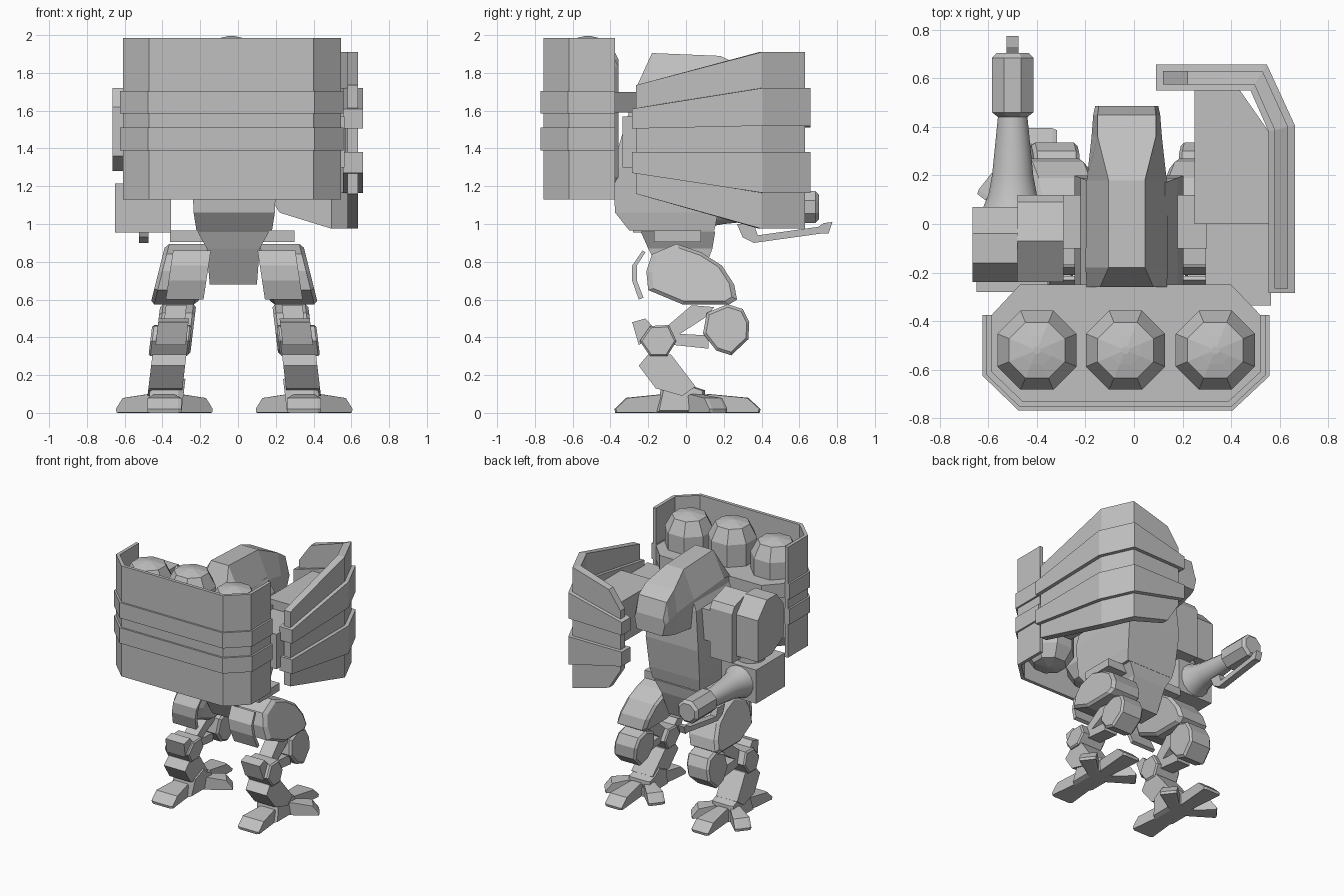
import bpy, bmesh, math
from mathutils import Vector

grey = bpy.data.materials.new("plain grey")
grey.diffuse_color = (0.53, 0.53, 0.53, 1)


def loft(name, rings, smooth=False):
    """Skin a list of equal-length point rings and cap both ends."""
    bm = bmesh.new()
    vs = [[bm.verts.new(p) for p in r] for r in rings]
    n = len(rings[0])
    for a, b in zip(vs, vs[1:]):
        for i in range(n):
            bm.faces.new((a[i], a[(i + 1) % n], b[(i + 1) % n], b[i]))
    bm.faces.new(vs[0])
    bm.faces.new(vs[-1])
    bmesh.ops.recalc_face_normals(bm, faces=bm.faces)
    me = bpy.data.meshes.new(name)
    bm.to_mesh(me)
    bm.free()
    me.materials.append(grey)
    ob = bpy.data.objects.new(name, me)
    bpy.context.collection.objects.link(ob)
    if smooth:
        bpy.context.view_layer.objects.active = ob
        ob.select_set(True)
        bpy.ops.object.shade_smooth_by_angle(angle=math.radians(35))
        ob.select_set(False)
    return ob


def slab(name, poly, z0, z1):
    """Horizontal outline pulled up in z."""
    return loft(name, [[(x, y, z) for x, y in poly] for z in (z0, z1)])


def box(name, x0, x1, y0, y1, z0, z1):
    return slab(name, [(x0, y0), (x1, y0), (x1, y1), (x0, y1)], z0, z1)


def side(name, poly, x0, x1, bev=0, scale=0.88):
    """Side-view (y, z) outline pulled along x, optionally tapered at the ends."""
    cy = sum(p[0] for p in poly) / len(poly)
    cz = sum(p[1] for p in poly) / len(poly)
    st = [(x0, 1), (x1, 1)]
    if bev:
        st = [(x0, scale), (x0 + bev, 1), (x1 - bev, 1), (x1, scale)]
    return loft(name, [[(x, cy + (y - cy) * k, cz + (z - cz) * k) for y, z in poly]
                       for x, k in st])


def tube(name, stations, axis, cx, c2, n=8, smooth=False):
    """Round loft along y or z; stations are (position, apothem)."""
    rings = []
    for t, r in stations:
        r /= math.cos(math.pi / n)
        ring = []
        for i in range(n):
            a = 2 * math.pi * (i + 0.5) / n
            u, v = cx + r * math.cos(a), r * math.sin(a)
            ring.append((u, t, c2 + v) if axis == "y" else (u, c2 + v, t))
        rings.append(ring)
    return loft(name, rings, smooth)


def wall(name, path, lo, hi, inner, outer):
    """Upright wall along a path of (x, y, normal x, normal y)."""
    rings = []
    for (x, y, nx, ny), a, b in zip(path, lo, hi):
        i = (x + nx * inner, y + ny * inner)
        o = (x + nx * outer, y + ny * outer)
        rings.append([(*i, a), (*o, a), (*o, b), (*i, b)])
    return loft(name, rings)


# Front armour shell and its ridges
t = 0.414
shell = [(-0.61, -0.375, -1, 0), (-0.61, -0.62, -1, -t), (-0.47, -0.755, -t, -1),
         (0.40, -0.755, t, -1), (0.545, -0.62, 1, -t), (0.545, -0.375, 1, 0)]
wall("front_armour", shell, [1.13] * 6, [1.985] * 6, -0.025, 0)
for i, (a, b) in enumerate([(1.39, 1.51), (1.585, 1.705)]):
    wall(f"armour_ridge_{i}", shell, [a] * 6, [b] * 6, -0.03, 0.014)

# Tank platform and three domed tanks
slab("tank_platform", [(-0.61, -0.40), (-0.61, -0.61), (-0.47, -0.75), (0.40, -0.75),
                       (0.545, -0.61), (0.545, -0.40), (0.40, -0.25), (-0.47, -0.25)],
     1.59, 1.70)
for i, x in enumerate((-0.40, -0.035, 0.335)):
    h = 0.04 if i == 1 else 0
    tube(f"tank_{i}", [(1.14, 0.02), (1.16, 0.11), (1.25, 0.163), (1.83 + h, 0.163),
                       (1.93 + h, 0.115), (1.945 + h, 0.06), (1.955 + h, 0.015)], "z", x, -0.52)

# Torso
loft("torso", [[(-0.02 - w, a, z), (-0.02 + w, a, z), (-0.02 + w, b, z), (-0.02 - w, b, z)]
               for z, w, a, b in [(0.965, 0.20, -0.30, 0.15), (1.06, 0.215, -0.375, 0.17),
                                  (1.30, 0.225, -0.39, 0.20), (1.60, 0.20, -0.30, 0.19),
                                  (1.70, 0.15, -0.25, 0.17)]])

# Hooded head
loft("head", [[(-0.03 + s * w, y, z) for s, w, z in
               [(-1, wb, zb), (-1, wm, zm), (-1, wt, zt), (1, wt, zt), (1, wm, zm), (1, wb, zb)]]
              for y, wb, zb, wm, zm, wt, zt in [
                  (-0.26, 0.15, 1.50, 0.165, 1.70, 0.11, 1.73),
                  (-0.18, 0.15, 1.48, 0.17, 1.71, 0.075, 1.905),
                  (0.18, 0.15, 1.46, 0.165, 1.68, 0.075, 1.89),
                  (0.36, 0.13, 1.47, 0.145, 1.64, 0.12, 1.81),
                  (0.45, 0.12, 1.49, 0.138, 1.61, 0.12, 1.75),
                  (0.487, 0.11, 1.50, 0.13, 1.59, 0.115, 1.63)]])

# Pelvis
box("hip_beam", -0.36, 0.30, -0.17, 0.08, 0.905, 0.965)
loft("pelvis", [[(-0.025 - w, a, z), (-0.025 + w, a, z), (-0.025 + w, b, z), (-0.025 - w, b, z)]
                for z, w, a, b in [(0.68, 0.125, -0.10, 0.07), (0.87, 0.14, -0.20, 0.14),
                                   (0.96, 0.19, -0.24, 0.155)]])

# Legs, mirrored about the hip centre
thigh = [(-0.21, 0.75), (-0.18, 0.84), (-0.05, 0.895), (0.08, 0.85), (0.19, 0.78), (0.255, 0.68),
         (0.27, 0.60), (0.23, 0.575), (-0.02, 0.575), (-0.20, 0.65)]
thigh_plate = [(-0.23, 0.86), (-0.285, 0.78), (-0.285, 0.70), (-0.25, 0.60), (-0.225, 0.61),
               (-0.26, 0.70), (-0.26, 0.78), (-0.215, 0.85)]
knee = [(0.09, 0.42), (0.11, 0.53), (0.22, 0.575), (0.30, 0.55), (0.335, 0.48), (0.33, 0.39),
        (0.24, 0.305), (0.16, 0.33)]
hock = [(-0.245, 0.38), (-0.19, 0.46), (-0.09, 0.465), (-0.05, 0.38), (-0.10, 0.30), (-0.19, 0.30)]
hock_plate = [(-0.285, 0.48), (-0.215, 0.50), (-0.17, 0.45), (-0.23, 0.37), (-0.25, 0.36)]
upper_rod = [(-0.11, 0.45), (0.03, 0.57), (0.15, 0.56), (0.11, 0.51), (-0.06, 0.40)]
lower_rod = [(-0.07, 0.42), (0.12, 0.41), (0.12, 0.34), (-0.07, 0.36)]
shin = [(-0.20, 0.31), (-0.25, 0.25), (-0.16, 0.13), (-0.02, 0.09), (0.05, 0.14), (-0.08, 0.31)]
ankle = [(-0.16, 0.0), (-0.13, 0.14), (-0.02, 0.19), (0.04, 0.14), (0.10, 0.12), (0.11, 0.0)]
toe = [(0.05, 0.0), (0.05, 0.09), (0.12, 0.10), (0.33, 0.08), (0.395, 0.02), (0.39, 0.0)]
leg_parts = [("thigh", thigh, 0.15, 0.40, 0.02, 0.25), ("thigh_plate", thigh_plate, 0.14, 0.34, 0, 0.15),
             ("knee", knee, 0.21, 0.40, 0.015, 0.12), ("hock", hock, 0.22, 0.43, 0.01, 0.12),
             ("hock_plate", hock_plate, 0.24, 0.40, 0, 0.12), ("upper_rod", upper_rod, 0.26, 0.37, 0, 0.12),
             ("lower_rod", lower_rod, 0.26, 0.37, 0, 0.12), ("shin", shin, 0.23, 0.41, 0, 0.12),
             ("ankle", ankle, 0.22, 0.40, 0.03, 0.12)]
for label, s in (("left", -1), ("right", 1)):
    for name, poly, x0, x1, bev, lean in leg_parts:
        ob = side(f"{label}_{name}", poly, x0, x1, bev)
        zc = 0.75 if "thigh" in name else 0.5
        for v in ob.data.vertices:
            v.co.x = -0.02 + s * (v.co.x - lean * (v.co.z - zc))
        if s < 0:
            ob.data.flip_normals()
    # Four splayed toes
    for i, (deg, length, w) in enumerate([(0, 1, 0.06), (180, 0.96, 0.075), (52, 0.72, 0.05), (-52, 0.72, 0.05)]):
        ob = side(f"{label}_toe_{i}", toe, -w, w, 0.015, 0.95)
        a = math.radians(deg)
        for v in ob.data.vertices:
            x = v.co.x * (1.2 if v.co.y > 0.2 else 0.75)
            y = v.co.y * length
            z = max(0, v.co.z)
            v.co = Vector((-0.02 + s * 0.37 + x * math.cos(a) - y * math.sin(a),
                           x * math.sin(a) + y * math.cos(a), z))

# Gun-arm shoulder: connector and pod with sloped top
box("gun_shoulder_connector", -0.31, -0.18, -0.10, 0.12, 1.36, 1.60)
side("shoulder_pod_inner", [(-0.24, 1.24), (0.12, 1.24), (0.12, 1.62), (0.09, 1.67), (-0.07, 1.72),
                            (-0.24, 1.60)], -0.48, -0.29)
side("shoulder_pod_outer", [(-0.24, 1.36), (-0.24, 1.62), (-0.16, 1.72), (-0.04, 1.72), (0.07, 1.60),
                            (0.07, 1.28), (-0.10, 1.28)], -0.665, -0.48)
tube("elbow_joint", [(1.15, 0.10), (1.30, 0.10)], "z", -0.50, -0.08, 12)

# Gun forearm, funnel, barrel and under-bar
box("gun_forearm", -0.65, -0.355, -0.28, 0.07, 0.955, 1.215)
tube("gun_funnel", [(0.05, 0.13), (0.12, 0.10), (0.20, 0.085), (0.45, 0.06)], "y", -0.50, 1.085, 16, True)
tube("gun_barrel", [(0.44, 0.06), (0.46, 0.085), (0.685, 0.085), (0.705, 0.065)], "y", -0.50, 1.09)
side("gun_under_bar", [(0.27, 1.0), (0.30, 0.93), (0.36, 0.90), (0.72, 0.95), (0.755, 0.95),
                       (0.775, 1.01), (0.73, 1.005), (0.70, 0.985), (0.38, 0.94), (0.36, 1.0)], -0.525, -0.475)

# Shield arm
slab("shield_forearm", [(0.25, 0.0), (0.57, 0.0), (0.57, 0.36), (0.43, 0.56), (0.25, 0.56)], 1.32, 1.64)
box("shield_upper_arm", 0.12, 0.30, -0.10, 0.12, 1.36, 1.60)
box("shield_elbow", 0.295, 0.565, -0.335, 0.02, 1.30, 1.57)

# Wrap-around shield with two fanned bands
def shield_path(y_end, *x_ends):
    return [(0.635, y_end, 1, 0), (0.635, 0.40, 1, 0.24), (0.53, 0.63, 0.62, 1)] + \
        [(x, 0.63, 0, 1) for x in x_ends]


wall("shield", shield_path(-0.265, 0.22, 0.12), [1.16, 0.975, 0.975, 1.06, 1.22],
     [1.735, 1.91, 1.91, 1.82, 1.68], -0.055, 0)
band = shield_path(-0.285, 0.09)
wall("shield_upper_band", band, [1.505, 1.52, 1.52, 1.51], [1.61, 1.72, 1.72, 1.61], -0.08, 0.028)
wall("shield_lower_band", band, [1.27, 1.165, 1.165, 1.27], [1.38, 1.38, 1.38, 1.38], -0.08, 0.028)
